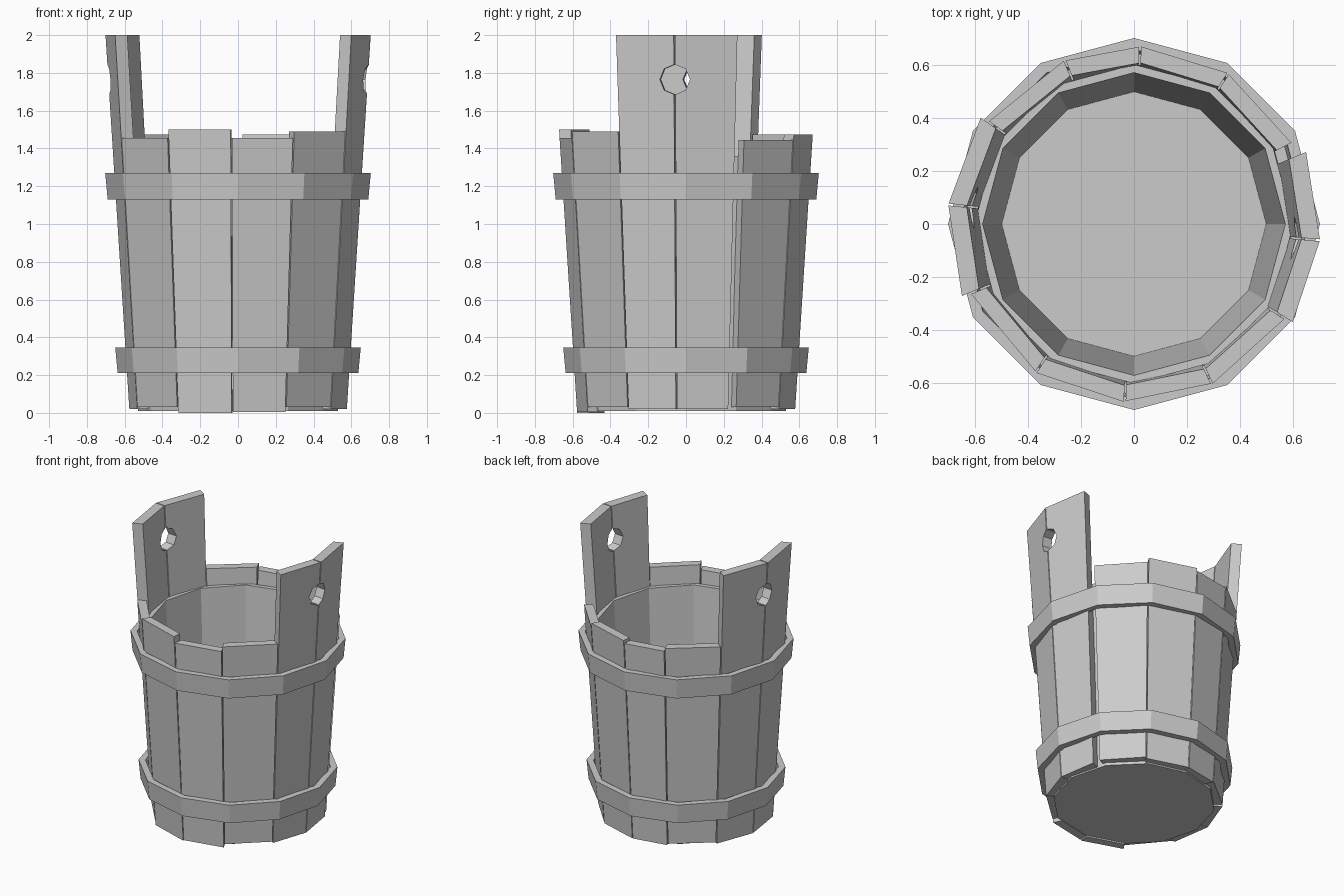
import bpy, bmesh
from math import radians, cos, sin
from mathutils import Vector, Matrix

if "Cube" in bpy.data.objects:
    bpy.data.objects.remove(bpy.data.objects["Cube"])


def make_object(name, bm):
    bmesh.ops.recalc_face_normals(bm, faces=bm.faces)
    mesh = bpy.data.meshes.new(name)
    bm.to_mesh(mesh)
    bm.free()
    obj = bpy.data.objects.new(name, mesh)
    bpy.context.collection.objects.link(obj)
    return obj


def polar(r, deg, z):
    return Vector((r * cos(radians(deg)), r * sin(radians(deg)), z))


def lathe(name, profile, closed, sides=12):
    """Spin an (r, z) profile into a 12-sided solid."""
    bm = bmesh.new()
    rings = [[bm.verts.new(polar(r, 360 * i / sides, z)) for r, z in profile]
             for i in range(sides)]
    n = len(profile)
    for i in range(sides):
        a, b = rings[i], rings[(i + 1) % sides]
        for j in range(n if closed else n - 1):
            k = (j + 1) % n
            bm.faces.new((a[j], b[j], b[k], a[k]))
    if not closed:  # flat caps at both ends of the profile
        bm.faces.new([ring[0] for ring in rings])
        bm.faces.new([ring[-1] for ring in rings])
    return make_object(name, bm)


def stave(name, a0, a1, bottom, top, thick):
    """Tapered plank between two angles, leaning outwards."""
    bm = bmesh.new()
    loops = []
    for z in (bottom, top):
        r = 0.577 + 0.064 * z
        loops.append([bm.verts.new(polar(rr, a, z)) for rr, a in
                      ((r, a0 + .3), (r, a1 - .3),
                       (r - thick, a1 - .3), (r - thick, a0 + .3))])
    lo, hi = loops
    bm.faces.new(lo)
    bm.faces.new(hi)
    for i in range(4):
        j = (i + 1) % 4
        bm.faces.new((lo[i], lo[j], hi[j], hi[i]))
    return make_object(name, bm)


# Plain wall staves: start angle, end angle, bottom, top
wall = [(27, 58, .03, 1.445), (58, 88, .02, 1.475),
        (88, 113, .02, 1.455), (113, 145, .03, 1.475),
        (203, 236.5, .03, 1.455), (236.5, 267, 0, 1.50),
        (267, 296, .005, 1.455), (296, 328, .03, 1.49)]
for i, (a0, a1, z0, z1) in enumerate(wall):
    stave(f"wall_stave_{i + 1}", a0, a1, z0, z1, 0.062)

# Tall handle staves in pairs, with an eight-sided hole on each seam
for side, angles in (("right", (-32, -5, 23)), ("left", (145, 174, 203))):
    bm = bmesh.new()
    bmesh.ops.create_cone(bm, cap_ends=True, segments=8, radius1=0.08,
                          radius2=0.08, depth=0.5)
    mid = angles[1]
    place = (Matrix.Translation(polar(0.66, mid, 1.765))
             @ Matrix.Rotation(radians(mid), 4, 'Z')
             @ Matrix.Rotation(radians(90), 4, 'Y'))
    bmesh.ops.transform(bm, matrix=place, verts=bm.verts)
    cutter = make_object(f"{side}_hole_cutter", bm)
    cutter.hide_render = True
    cutter.hide_viewport = True
    for k in range(2):
        s = stave(f"{side}_handle_stave_{k + 1}", angles[k], angles[k + 1],
                  0.02, 2.0, 0.07)
        mod = s.modifiers.new("hole", 'BOOLEAN')
        mod.operation = 'DIFFERENCE'
        mod.solver = 'EXACT'
        mod.object = cutter

# Hoops around the staves
lathe("upper_hoop", [(.69, 1.13), (.703, 1.27), (.66, 1.27), (.647, 1.13)], True)
lathe("lower_hoop", [(.637, .21), (.65, .345), (.605, .345), (.592, .21)], True)

# Inner tub with the floor
lathe("inner_tub", [(.53, .01), (.603, 1.36), (.572, 1.36), (.50, .05)], False)
